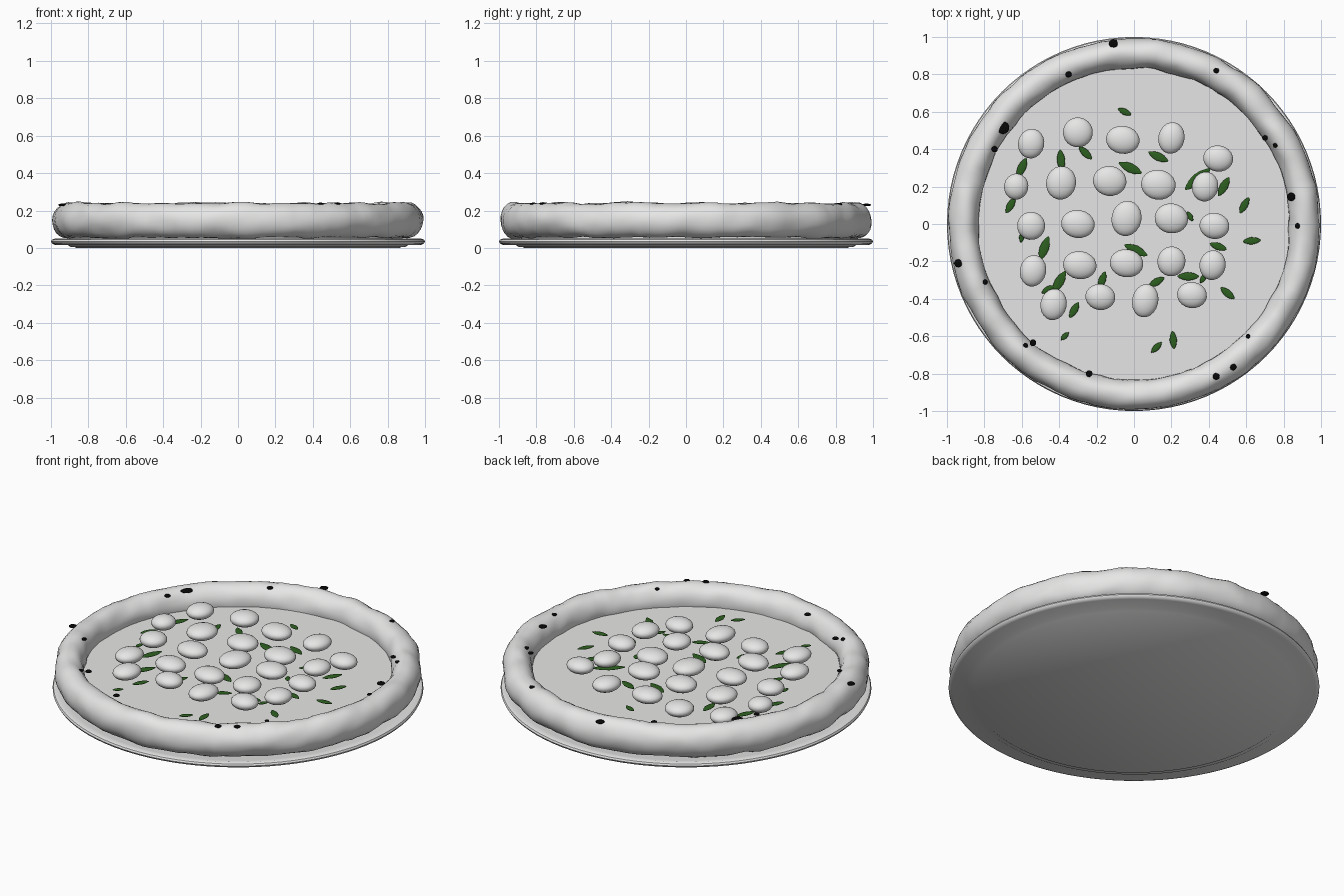
import bpy, bmesh, math
from math import sin, cos, pi, radians
from mathutils import Vector, Matrix, noise

default_cube = bpy.data.objects.get("Cube")
if default_cube:
    bpy.data.objects.remove(default_cube, do_unlink=True)


def make_material(name, color):
    material = bpy.data.materials.new(name)
    material.use_nodes = True
    material.diffuse_color = (*color, 1)
    material.node_tree.nodes["Principled BSDF"].inputs["Base Color"].default_value = (*color, 1)
    return material


pale = make_material("pale dough grey", (0.8, 0.795, 0.79))
green = make_material("leaf green", (0.026, 0.115, 0.014))
black = make_material("char black", (0.002, 0.002, 0.002))


def finish(bm, name, material, angle=40):
    """Turn a bmesh into a smooth-shaded object with sharp edges kept."""
    bmesh.ops.recalc_face_normals(bm, faces=bm.faces)
    mesh = bpy.data.meshes.new(name)
    bm.to_mesh(mesh)
    bm.free()
    mesh.materials.append(material)
    obj = bpy.data.objects.new(name, mesh)
    bpy.context.collection.objects.link(obj)
    bpy.ops.object.select_all(action="DESELECT")
    obj.select_set(True)
    bpy.context.view_layer.objects.active = obj
    bpy.ops.object.shade_smooth_by_angle(angle=radians(angle))


def lathe(name, profile, material, segments=96):
    """Revolve an open profile of (radius, height) points that starts and ends on the axis."""
    bm = bmesh.new()
    points = [bm.verts.new((r, 0, z)) for r, z in profile]
    edges = [bm.edges.new(pair) for pair in zip(points, points[1:])]
    bmesh.ops.spin(bm, geom=points + edges, cent=(0, 0, 0), axis=(0, 0, 1),
                   angle=2 * pi, steps=segments, use_merge=False)
    bmesh.ops.remove_doubles(bm, verts=bm.verts, dist=0.0001)
    finish(bm, name, material)


def ellipsoid(name, center, size, turn, material, taper=0.0, detail=20):
    """Ellipsoid turned about z; taper pinches both ends of its long axis."""
    bm = bmesh.new()
    bmesh.ops.create_uvsphere(bm, u_segments=detail, v_segments=detail // 2 + 2, radius=1)
    for v in bm.verts:
        v.co.y *= 1 - taper * v.co.x ** 2
    bm.transform(Matrix.Translation(center) @ Matrix.Rotation(radians(turn), 4, "Z")
                 @ Matrix.Diagonal((*size, 1)))
    finish(bm, name, material, 60)


# Serving plate with a rounded rim and a shallow stepped base
lathe("plate", [(0, 0), (0.865, 0), (0.872, 0.005), (0.895, 0.006), (0.912, 0.016),
                (0.98, 0.017), (0.995, 0.024), (1, 0.034), (0.995, 0.044),
                (0.98, 0.05), (0.95, 0.044), (0, 0.044)], pale)

# Flat filling inside the crust
FLOOR = 0.128
lathe("filling", [(0, 0.046), (0.88, 0.046), (0.88, FLOOR), (0, FLOOR)], pale)

# Uneven crust: an elliptical tube bent into a ring and pushed about by noise
RING, WIDE, TALL, MIDDLE = 0.911, 0.08, 0.093, 0.147


def crust_point(around, across):
    direction = Vector((cos(around), sin(around), 0))
    sway = noise.noise(direction * 3.0)
    base = direction * (RING + 0.005 * sway) + Vector((0, 0, MIDDLE))
    offset = direction * (WIDE * cos(across)) + Vector((0, 0, TALL * sin(across)))
    place = base + offset
    bump = noise.noise(place * 7.0) * 0.1 + noise.noise(place * 14.0) * 0.08
    return base + offset * (1 + bump)


bm = bmesh.new()
AROUND, ACROSS = 144, 24
rings = [[bm.verts.new(crust_point(2 * pi * i / AROUND, 2 * pi * j / ACROSS))
          for j in range(ACROSS)] for i in range(AROUND)]
for i in range(AROUND):
    here, after = rings[i], rings[(i + 1) % AROUND]
    for j in range(ACROSS):
        k = (j + 1) % ACROSS
        bm.faces.new((here[j], after[j], after[k], here[k]))
finish(bm, "crust", pale, 60)

# Cheese balls: x, y and the two half widths, in hundredths
cheese = [(-55, 43, 7, 8), (-30, 49, 8, 8), (-6, 45, 9, 7.5), (20, 46, 7, 8.5), (45, 35, 8, 7),
          (-63, 20, 6.5, 7), (-39, 22, 8, 9), (-13, 23, 9, 8), (13, 21, 9.3, 8), (38, 20, 7, 8),
          (-55, -1, 7.5, 7.5), (-30, 0, 9, 7.5), (-4, 3, 8, 9.5), (20, 3, 9, 8), (43, -1, 8, 7),
          (-54, -25, 7, 8.5), (-29, -22, 9, 7.5), (-4, -21, 9, 7.5), (20, -20, 7.5, 8),
          (42, -22, 7, 8), (-43, -43, 7, 8.5), (-18, -39, 8, 7), (6, -41, 7, 9), (31, -38, 8, 7)]
for n, (x, y, a, b) in enumerate(cheese):
    ellipsoid(f"cheese_ball_{n}", (x / 100, y / 100, 0.18),
              (a / 100, b / 100, 0.04), -12 if b > a else -8, pale)

# Herb leaves: x, y, turn in degrees and half length, in hundredths
leaves = [(-5, 60, -25, 4), (-60, 30, 65, 6), (-39, 34, 95, 6), (-26, 38, -45, 5),
          (-2, 30, -25, 7), (13, 36, -25, 6), (34, 24, 40, 9), (48, 20, 60, 6), (59, 10, 60, 5),
          (63, -9, 5, 5), (45, -12, -20, 5), (50, -37, -40, 5), (29, -28, 0, 6), (12, -31, 30, 5),
          (1, -14, -25, 7), (-17, -30, 70, 5), (-48, -13, 70, 7), (-40, -31, 60, 7),
          (-32, -46, 60, 5), (-37, -60, 45, 3), (12, -66, 45, 4), (21, -62, 95, 5),
          (-66, 10, 60, 5), (30, 4, -60, 3), (37, -29, 60, 3), (-60, -7, 80, 3), (-46, -35, 30, 4)]
for n, (x, y, turn, half) in enumerate(leaves):
    length = half / 100
    ellipsoid(f"leaf_{n}", (x / 100, y / 100, 0.154),
              (length, 0.006 + length * 0.28, 0.005), turn, green, taper=0.5, detail=14)

# Charred flakes lying level on the crust: x, y and radius, in hundredths
spots = [(-11, 96.5, 2.4), (44, 82, 1.5), (-35, 80, 1.7), (-70, 51.5, 3.4), (-74.5, 40, 1.7),
         (70, 46, 1.5), (75.5, 42, 1.3), (84, 14.5, 2.3), (87.5, -1, 1.5), (-94, -21, 2.2),
         (-79.5, -31, 1.4), (-58, -65, 1.4), (-54, -63.5, 1.8), (-24, -80, 1.8),
         (44, -81.5, 1.9), (53, -76.5, 1.8), (61, -60, 1.2)]
for n, (x, y, size) in enumerate(spots):
    reach = (math.hypot(x, y) / 100 - RING) / WIDE
    across = math.acos(max(-1, min(1, reach)))
    height = max(0.23, crust_point(math.atan2(y, x), across).z)
    ellipsoid(f"char_flake_{n}", (x / 100, y / 100, height),
              (size / 100, size / 100, 0.007), 0, black, detail=14)
